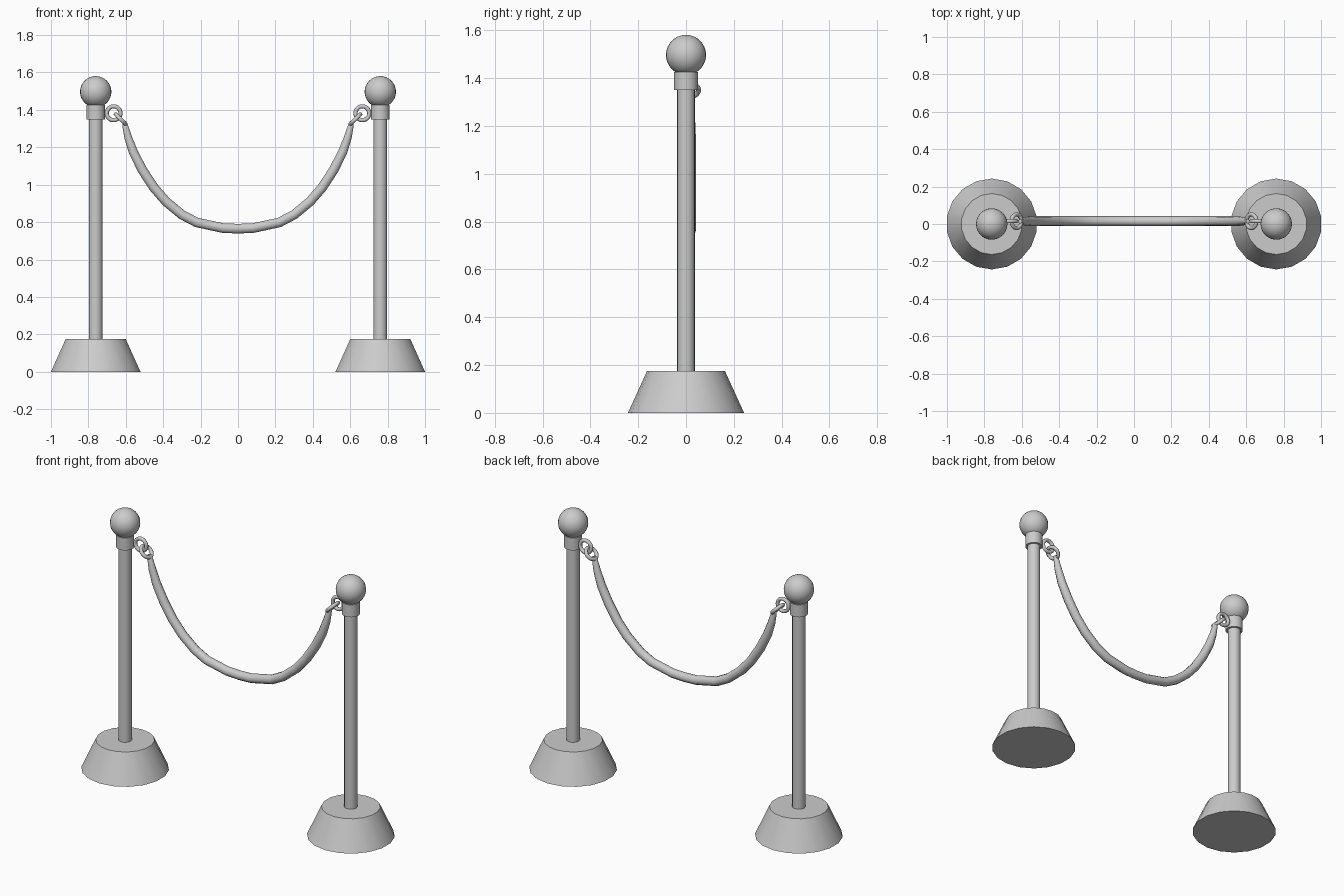
import bpy
from math import radians

if "Cube" in bpy.data.objects:
    bpy.data.objects.remove(bpy.data.objects["Cube"])

POST_X = 0.7607   # post centre distance from the middle
ROPE_Y = 0.015    # rope and rings sit slightly off the post axis


def finish(name, angle=35):
    ob = bpy.context.object
    ob.name = name
    bpy.ops.object.shade_smooth_by_angle(angle=radians(angle))
    return ob


def cone(name, x, r1, r2, z1, z2, sides=18):
    bpy.ops.mesh.primitive_cone_add(vertices=sides, radius1=r1, radius2=r2,
                                    depth=z2 - z1, location=(x, 0, (z1 + z2) / 2))
    return finish(name)


def ring(name, x, z, rotation):
    bpy.ops.mesh.primitive_torus_add(major_radius=0.037, minor_radius=0.011,
                                     major_segments=20, minor_segments=10,
                                     location=(x, ROPE_Y, z), rotation=rotation)
    return finish(name, 60)


for side, s in (("left", -1), ("right", 1)):
    x = s * POST_X
    # Stanchion: weighted base, pole, collar and ball finial
    cone(f"{side}_base", x, 0.243, 0.163, 0, 0.175)
    cone(f"{side}_pole", x, 0.037, 0.037, 0.17, 1.36)
    cone(f"{side}_collar", x, 0.05, 0.05, 1.35, 1.425)
    bpy.ops.mesh.primitive_uv_sphere_add(segments=24, ring_count=16, radius=0.084,
                                         location=(x, 0, 1.497))
    finish(f"{side}_ball")
    # Two interlocked rings
    ring(f"{side}_collar_ring", s * 0.665, 1.382, (radians(90), 0, 0))
    ring(f"{side}_rope_ring", s * 0.628, 1.35, (0, radians(-45 * s), 0))

# Hanging rope: half profile (x, z, thickness), mirrored about the middle
half = [(0.08, 0.768, 1), (0.22, 0.798, 1), (0.30, 0.840, 1), (0.385, 0.910, 1),
        (0.45, 0.985, 1), (0.51, 1.077, 1), (0.56, 1.175, 0.95),
        (0.588, 1.255, 0.8), (0.603, 1.315, 0.6), (0.609, 1.338, 0.4)]
path = [(-x, z, r) for x, z, r in reversed(half)] + [(0, 0.765, 1)] + half
curve = bpy.data.curves.new("rope", 'CURVE')
curve.dimensions = '3D'
curve.bevel_depth = 0.027
curve.bevel_resolution = 3
curve.use_fill_caps = True
spline = curve.splines.new('POLY')
spline.points.add(len(path) - 1)
for p, (x, z, r) in zip(spline.points, path):
    p.co = (x, ROPE_Y, z, 1)
    p.radius = r
rope = bpy.data.objects.new("rope", curve)
bpy.context.collection.objects.link(rope)
bpy.ops.object.select_all(action='DESELECT')
rope.select_set(True)
bpy.context.view_layer.objects.active = rope
bpy.ops.object.convert(target='MESH')
finish("rope", 50)
